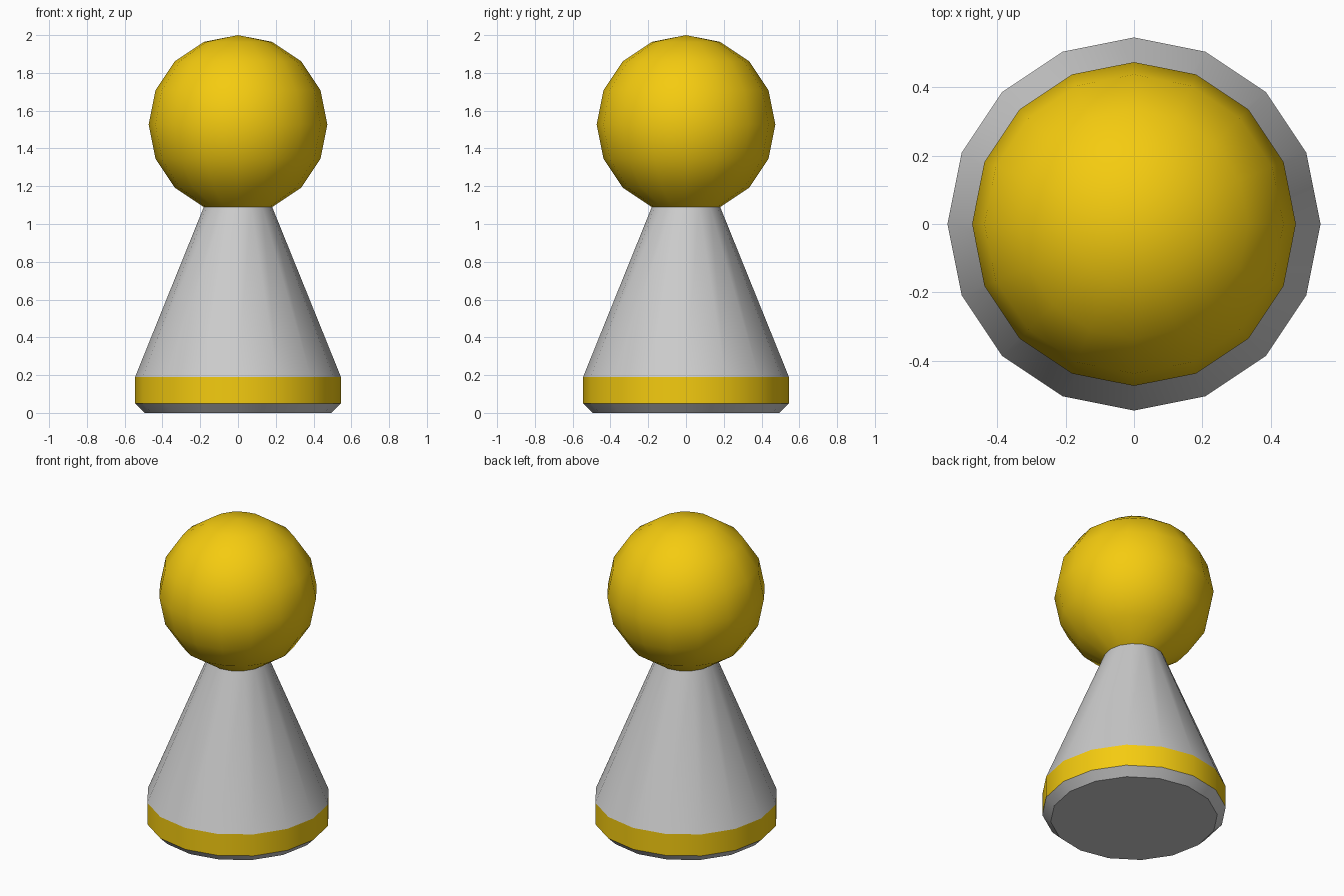
import bpy, bmesh, math

if "Cube" in bpy.data.objects:
    bpy.data.objects.remove(bpy.data.objects["Cube"])

SIDES = 16
yellow = bpy.data.materials.new("yellow")
yellow.diffuse_color = (0.91, 0.60, 0.005, 1)
yellow.use_nodes = True
yellow.node_tree.nodes["Principled BSDF"].inputs["Base Color"].default_value = yellow.diffuse_color


def lathe(name, profile, cap_bottom=False, material=None):
    """Revolve (radius, z) points, bottom to top; radius 0 makes a pole."""
    bm = bmesh.new()
    rings = []
    for r, z in profile:
        count = SIDES if r > 0 else 1
        rings.append([bm.verts.new((r * math.cos(i * math.tau / SIDES),
                                    r * math.sin(i * math.tau / SIDES), z))
                      for i in range(count)])
    for low, high in zip(rings, rings[1:]):
        for i in range(SIDES):
            j = (i + 1) % SIDES
            top = [high[0]] if len(high) == 1 else [high[j], high[i]]
            bm.faces.new([low[i], low[j]] + top)
    if cap_bottom:
        bm.faces.new(rings[0][::-1])
    mesh = bpy.data.meshes.new(name)
    bm.to_mesh(mesh)
    bm.free()
    obj = bpy.data.objects.new(name, mesh)
    bpy.context.collection.objects.link(obj)
    if material:
        mesh.materials.append(material)
    bpy.ops.object.select_all(action='DESELECT')
    obj.select_set(True)
    bpy.context.view_layer.objects.active = obj
    bpy.ops.object.shade_smooth_by_angle(angle=math.radians(30))
    return obj


# Chamfered foot, coloured band and tapered body
lathe("foot", [(0.495, 0), (0.545, 0.05)], cap_bottom=True)
lathe("base_band", [(0.545, 0.05), (0.545, 0.19)], material=yellow)
lathe("body", [(0.545, 0.19), (0.181, 1.09)])

# Ball head, cut open where it meets the neck
R, CENTRE = 0.473, 1.527
head = [(R * math.sin(a), CENTRE - R * math.cos(a))
        for a in (k * math.pi / 8 for k in range(1, 8))]
lathe("head", head + [(0, CENTRE + R)], material=yellow)
